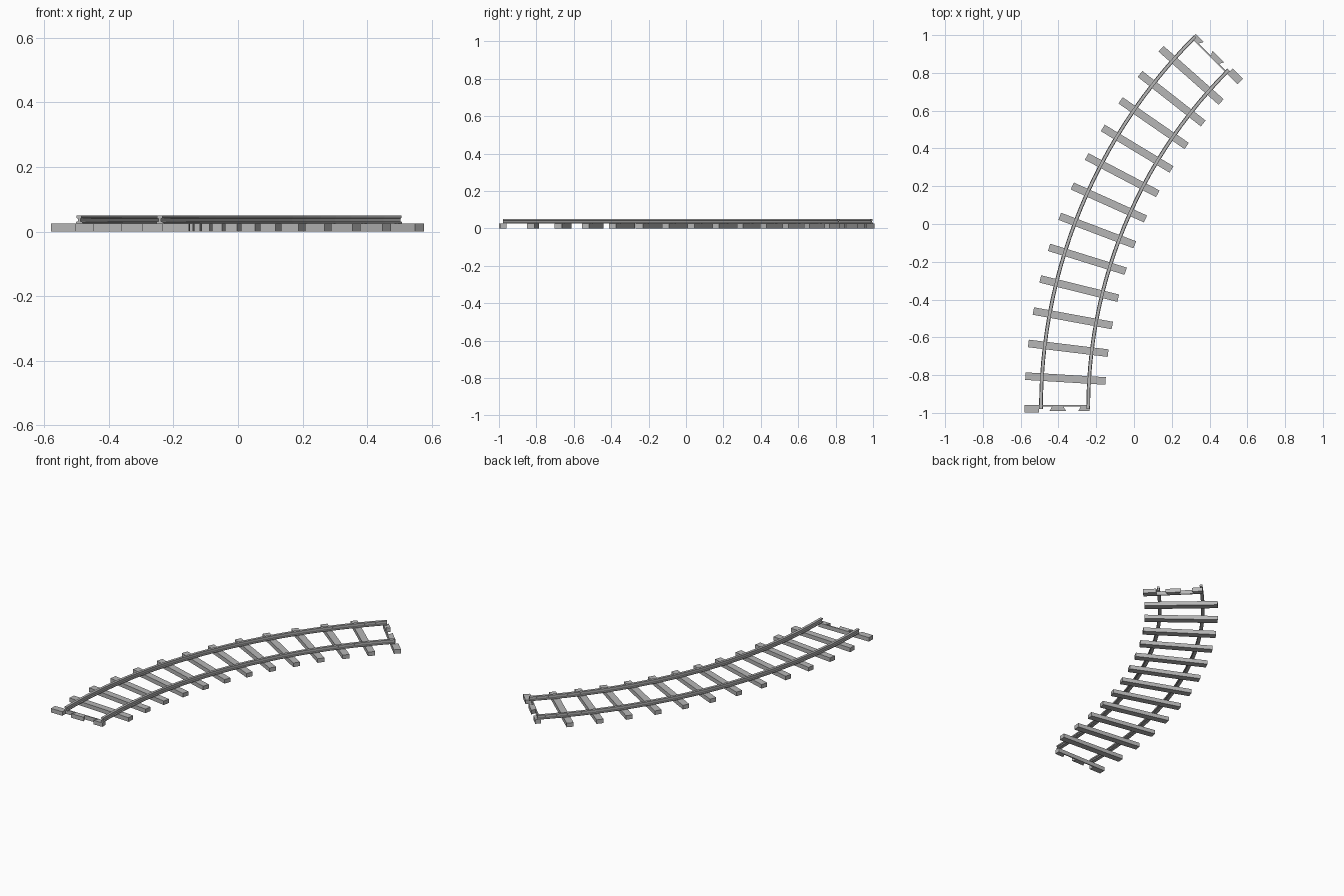
import bpy, bmesh, math
from mathutils import Matrix, Vector

cube = bpy.data.objects.get("Cube")
if cube:
    bpy.data.objects.remove(cube, do_unlink=True)

# Layout of the curved track: arc centre, radius, sweep and sleeper count
CX, CY, RADIUS = 2.2955, -0.979, 2.663
SWEEP, GAPS = math.radians(45), 13
HALF_GAUGE, HALF_TIE, HALF_WIDTH, TIE_H = 0.125, 0.2125, 0.02, 0.025

grey = bpy.data.materials.new("light_grey")
grey.use_nodes = True
colour = (0.47, 0.47, 0.47, 1)
grey.diffuse_color = colour
grey.node_tree.nodes["Principled BSDF"].inputs["Base Color"].default_value = colour


def finish(name, bm):
    bmesh.ops.recalc_face_normals(bm, faces=bm.faces)
    mesh = bpy.data.meshes.new(name)
    bm.to_mesh(mesh)
    bm.free()
    mesh.materials.append(grey)
    obj = bpy.data.objects.new(name, mesh)
    bpy.context.collection.objects.link(obj)
    return obj


def frame(angle):
    """Local +x points to the inside of the curve, +y along the track."""
    place = Vector((CX - RADIUS * math.cos(angle), CY + RADIUS * math.sin(angle), 0))
    return Matrix.Translation(place) @ Matrix.Rotation(-angle, 4, 'Z')


def prism(bm, outline, height, matrix):
    low = [bm.verts.new(matrix @ Vector((x, y, 0))) for x, y in outline]
    face = bm.faces.new(low)
    top = bmesh.ops.extrude_face_region(bm, geom=[face])["geom"]
    bmesh.ops.translate(bm, vec=(0, 0, height),
                        verts=[v for v in top if isinstance(v, bmesh.types.BMVert)])


def box(x0, x1, y0, y1):
    return [(x0, y0), (x1, y0), (x1, y1), (x0, y1)]


# Rails: an I-shaped section swept along the arc
half = [(0.010, 0.025), (0.010, 0.030), (0.004, 0.032),
        (0.004, 0.040), (0.008, 0.042), (0.008, 0.050)]
section = half + [(-x, z) for x, z in reversed(half)]


def rail(name, offset, steps=26):
    bm = bmesh.new()
    rings = []
    for i in range(steps + 1):
        m = frame(SWEEP * i / steps)
        rings.append([bm.verts.new(m @ Vector((offset + x, 0, z))) for x, z in section])
    n = len(section)
    for a, b in zip(rings, rings[1:]):
        for j in range(n):
            k = (j + 1) % n
            bm.faces.new((a[j], a[k], b[k], b[j]))
    bm.faces.new(rings[0])
    bm.faces.new(rings[-1])
    finish(name, bm)


rail("outer_rail", -HALF_GAUGE)
rail("inner_rail", HALF_GAUGE)

# Full sleepers, evenly spaced
for i in range(1, GAPS):
    bm = bmesh.new()
    prism(bm, box(-HALF_TIE, HALF_TIE, -HALF_WIDTH, HALF_WIDTH), TIE_H,
          frame(SWEEP * i / GAPS))
    finish(f"sleeper_{i}", bm)

# Interlocking end sleepers: stub, thin bar and dovetail tabs
W = HALF_WIDTH
BAR = 0.013
end_parts = {
    "stub": box(-HALF_TIE, -0.135, -W, W),
    "bar": box(-0.135, 0.133, BAR, W),
    "middle_tab": [(-0.08, -0.012), (0.008, -0.012), (-0.006, BAR), (-0.066, BAR)],
    "side_tab": [(0.072, -0.012), (0.133, -0.012), (0.133, BAR), (0.086, BAR)],
}
ends = {"front": frame(0), "back": frame(SWEEP) @ Matrix.Rotation(math.pi, 4, 'Z')}
for end, matrix in ends.items():
    for part, outline in end_parts.items():
        bm = bmesh.new()
        prism(bm, outline, TIE_H, matrix)
        finish(f"{end}_end_{part}", bm)
